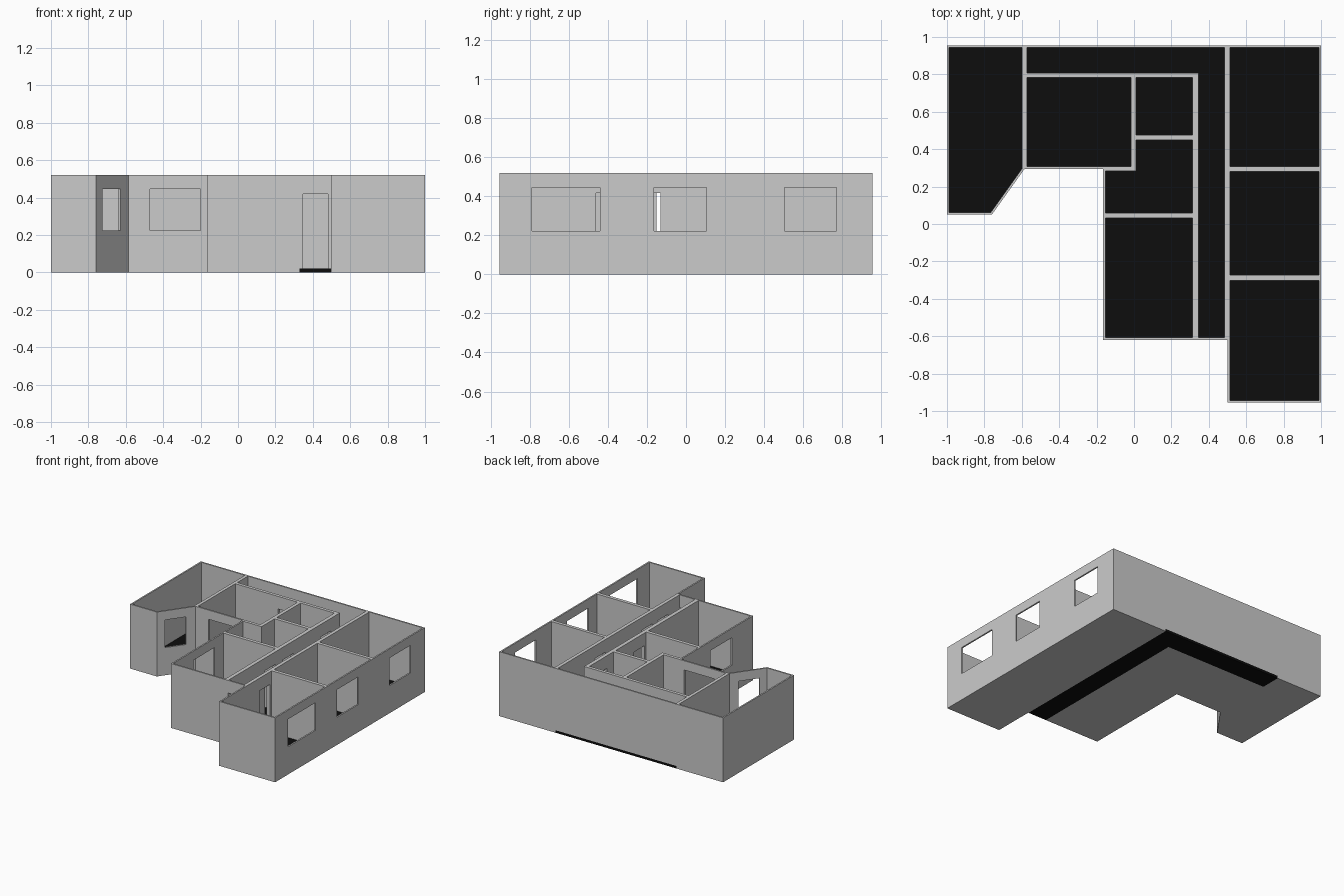
import bpy, bmesh

if "Cube" in bpy.data.objects:
    bpy.data.objects.remove(bpy.data.objects["Cube"])

H, FLOOR = 0.52, 0.02


def rect(x0, x1, y0, y1):
    return [(x0, y0), (x1, y0), (x1, y1), (x0, y1)]


def prisms(name, items):
    """One object made of vertical prisms: (footprint, z0, z1)."""
    bm = bmesh.new()
    for pts, z0, z1 in items:
        base = bm.faces.new([bm.verts.new((x, y, z0)) for x, y in pts])
        ext = bmesh.ops.extrude_face_region(bm, geom=[base])
        for v in ext["geom"]:
            if isinstance(v, bmesh.types.BMVert):
                v.co.z = z1
    bmesh.ops.recalc_face_normals(bm, faces=bm.faces)
    me = bpy.data.meshes.new(name)
    bm.to_mesh(me)
    bm.free()
    ob = bpy.data.objects.new(name, me)
    bpy.context.collection.objects.link(ob)
    return ob


def cut(target, cutter):
    mod = target.modifiers.new(cutter.name, 'BOOLEAN')
    mod.operation, mod.solver, mod.object = 'DIFFERENCE', 'EXACT', cutter
    dg = bpy.context.evaluated_depsgraph_get()
    me = bpy.data.meshes.new_from_object(target.evaluated_get(dg))
    target.modifiers.clear()
    target.data = me
    bpy.data.objects.remove(cutter)


black = bpy.data.materials.new("black_floor")
black.diffuse_color = (0.004, 0.004, 0.004, 1)
black.use_nodes = True
black.node_tree.nodes["Principled BSDF"].inputs["Base Color"].default_value = black.diffuse_color

# solid building outline
walls = prisms("walls", [([(-1, .955), (-1, .05), (-.76, .05), (-.585, .295),
                           (-.165, .295), (-.165, -.62), (.5, -.62), (.5, -.955),
                           (1, -.955), (1, .955)], 0, H)])

# bed for the hallway slab
cut(walls, prisms("slab_cut", [([(.33, -.7), (.497, -.7), (.497, 1.1), (-.585, 1.1),
                                 (-.585, .79), (.33, .79)], -.1, FLOOR)]))

# rooms hollowed out, open at the top
rooms = [
    [(-.988, .943), (-.988, .062), (-.766, .062), (-.598, .297), (-.598, .943)],
    rect(-.572, -.016, .308, .782),
    rect(.012, .314, .477, .782),
    [(-.153, .06), (.314, .06), (.314, .449), (.012, .449), (.012, .283), (-.153, .283)],
    rect(-.153, .314, -.608, .032),
    rect(.512, .988, .308, .943),
    rect(.512, .988, -.273, .281),
    rect(.512, .988, -.943, -.301),
    [(.345, -.608), (.484, -.608), (.484, .943), (-.572, .943), (-.572, .808), (.345, .808)],
]
cut(walls, prisms("room_cut", [(r, FLOOR, 1) for r in rooms]))

# windows
windows = [rect(.96, 1.05, a, b) for a, b in ((-.79, -.44), (-.165, .105), (.505, .77))]
windows += [rect(-.47, -.2, .25, .35), rect(-.2, -.12, -.35, -.08),
            [(-.69, .076), (-.595, .209), (-.655, .252), (-.75, .119)]]
# doorways
doors = [rect(.47, .53, a, a + .135) for a in (-.46, -.265, .335)]
doors += [rect(.3, .36, a, a + .135) for a in (.56, .08, -.15)]
doors += [rect(-.19, -.055, .76, .83), rect(-.62, -.56, .81, .94), rect(.347, .482, -.66, -.59)]
cut(walls, prisms("opening_cut", [(w, .223, .446) for w in windows]
                  + [(d, FLOOR, .418) for d in doors]))

# room floors coloured black
walls.data.materials.clear()
grey = bpy.data.materials.new("grey_wall")
grey.diffuse_color = (.8, .8, .8, 1)
grey.use_nodes = True
grey.node_tree.nodes["Principled BSDF"].inputs["Base Color"].default_value = grey.diffuse_color
walls.data.materials.append(grey)
walls.data.materials.append(black)
for f in walls.data.polygons:
    f.material_index = int(f.normal.z > .9 and abs(f.center.z - FLOOR) < .002)

# hallway floor slab
hall = prisms("hallway_floor", [([(.33, -.62), (.497, -.62), (.497, .955), (-.585, .955),
                                  (-.585, .79), (.33, .79)], 0, FLOOR)])
hall.data.materials.append(black)
